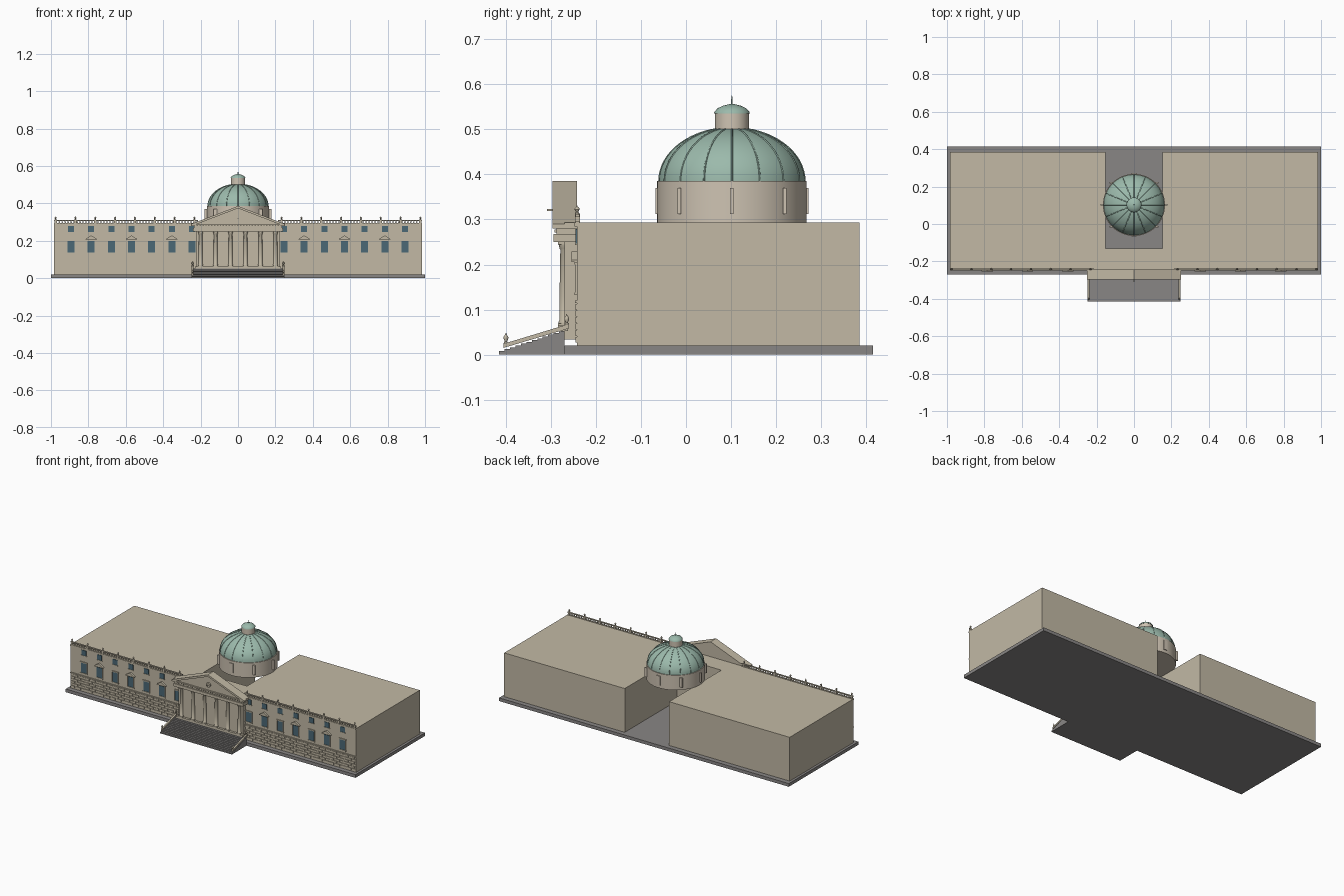
import bpy, bmesh, math
from mathutils import Matrix

if "Cube" in bpy.data.objects:
    bpy.data.objects.remove(bpy.data.objects["Cube"])

def material(name, rgb):
    m = bpy.data.materials.new(name)
    m.diffuse_color = (*rgb, 1)
    m.use_nodes = True
    m.node_tree.nodes["Principled BSDF"].inputs["Base Color"].default_value = m.diffuse_color
    return m

STONE = material("stone", (0.54, 0.485, 0.376))
PALE = material("pale_stone", (0.62, 0.55, 0.45))
COPPER = material("copper", (0.33, 0.49, 0.41))
GLASS = material("glass", (0.07, 0.14, 0.18))
GREY = material("grey_stone", (0.25, 0.24, 0.235))

def box(bm, x0, x1, y0, y1, z0, z1):
    m = (Matrix.Translation(((x0 + x1) / 2, (y0 + y1) / 2, (z0 + z1) / 2))
         @ Matrix.Diagonal((abs(x1 - x0), abs(y1 - y0), abs(z1 - z0), 1)))
    bmesh.ops.create_cube(bm, size=1, matrix=m)

def prism(bm, pts, axis, a, b):
    """Extrude a 2D outline along x (outline in y,z), y (x,z) or z (x,y)."""
    def place(p, t):
        q = list(p)
        q.insert("xyz".index(axis), t)
        return bm.verts.new(q)
    lo, hi = [place(p, a) for p in pts], [place(p, b) for p in pts]
    bm.faces.new(lo)
    bm.faces.new(hi[::-1])
    for i in range(len(pts)):
        j = (i + 1) % len(pts)
        bm.faces.new((lo[i], lo[j], hi[j], hi[i]))

def lathe(bm, x, y, z, profile, n=12):
    """Revolve (radius, height) points round a vertical axis and cap the ends."""
    rings = [[bm.verts.new((x + r * math.cos(2 * math.pi * k / n),
                            y + r * math.sin(2 * math.pi * k / n), z + h))
              for k in range(n)] for r, h in profile]
    for p, q in zip(rings, rings[1:]):
        for k in range(n):
            bm.faces.new((p[k], p[(k + 1) % n], q[(k + 1) % n], q[k]))
    bm.faces.new(rings[0][::-1])
    bm.faces.new(rings[-1])

def finish(bm, name, mat, smooth=False):
    bmesh.ops.recalc_face_normals(bm, faces=bm.faces[:])
    me = bpy.data.meshes.new(name)
    bm.to_mesh(me)
    bm.free()
    me.materials.append(mat)
    ob = bpy.data.objects.new(name, me)
    bpy.context.collection.objects.link(ob)
    if smooth:
        bpy.ops.object.select_all(action='DESELECT')
        bpy.context.view_layer.objects.active = ob
        ob.select_set(True)
        bpy.ops.object.shade_smooth_by_angle(angle=math.radians(35))
    return ob

FRONT = -0.242
URN = [(0.005, 0), (0.005, 0.006), (0.0025, 0.009), (0.0055, 0.016),
       (0.005, 0.02), (0.002, 0.024), (0.0005, 0.028)]

# Plinth and U-shaped main block, open court at the back
bm = bmesh.new()
box(bm, -1, 1, -0.27, 0.415, 0, 0.02)
finish(bm, "plinth", GREY)
bm = bmesh.new()
prism(bm, [(-0.985, FRONT), (0.985, FRONT), (0.985, 0.385), (0.153, 0.385),
           (0.153, -0.13), (-0.153, -0.13), (-0.153, 0.385), (-0.985, 0.385)], 'z', 0.02, 0.293)
finish(bm, "main_block", STONE)

# Rusticated ground floor, staggered blocks
bm = bmesh.new()
for s in (-1, 1):
    for row in range(6):
        z = 0.027 + row * 0.0145
        x = 0.235 - (row % 2) * 0.02
        while x < 0.98:
            box(bm, s * max(x, 0.222), s * min(x + 0.0375, 0.985), FRONT - 0.004, FRONT + 0.002, z, z + 0.0125)
            x += 0.04
finish(bm, "rusticated_blocks", STONE)

# Windows with sills, keystones and alternating small pediments
glass, trim = bmesh.new(), bmesh.new()
for s in (-1, 1):
    for i in range(7):
        x = s * (0.246 + i * 0.1078)
        box(glass, x - 0.019, x + 0.019, FRONT - 0.003, FRONT + 0.002, 0.138, 0.2)
        box(glass, x - 0.016, x + 0.016, FRONT - 0.003, FRONT + 0.002, 0.247, 0.279)
        box(trim, x - 0.024, x + 0.024, FRONT - 0.006, FRONT + 0.002, 0.132, 0.138)
        box(trim, x - 0.019, x + 0.019, FRONT - 0.005, FRONT + 0.002, 0.243, 0.247)
        for side in (-1, 1):
            box(trim, x + side * 0.019, x + side * 0.022, FRONT - 0.005, FRONT + 0.002, 0.138, 0.202)
        if i % 2:
            prism(trim, [(x - 0.03, 0.206), (x + 0.03, 0.206), (x + 0.03, 0.21),
                         (x, 0.229), (x - 0.03, 0.21)], 'y', FRONT - 0.012, FRONT + 0.002)
        else:
            box(trim, x - 0.024, x + 0.024, FRONT - 0.006, FRONT + 0.002, 0.2, 0.206)
    # Belt course and cornice
    box(trim, s * 0.22, s * 0.985, FRONT - 0.005, FRONT + 0.002, 0.114, 0.12)
    box(trim, s * 0.22, s * 0.985, FRONT - 0.006, FRONT + 0.002, 0.285, 0.293)
finish(glass, "window_panes", GLASS)
finish(trim, "window_trim", STONE)

# Roof balustrade with urns
rail, urns = bmesh.new(), bmesh.new()
for s in (-1, 1):
    box(rail, s * 0.215, s * 0.985, FRONT - 0.004, FRONT + 0.005, 0.293, 0.296)
    box(rail, s * 0.215, s * 0.985, FRONT - 0.004, FRONT + 0.005, 0.306, 0.311)
    for i in range(48):
        lathe(rail, s * (0.22 + i * 0.016), FRONT, 0.296,
              [(0.002, 0), (0.0035, 0.004), (0.002, 0.01)], 6)
    for i in range(8):
        x = s * (0.975 - i * 0.106)
        box(rail, x - 0.006, x + 0.006, FRONT - 0.005, FRONT + 0.006, 0.293, 0.312)
        lathe(urns, x, FRONT, 0.31, [(r, h * 0.75) for r, h in URN])
finish(rail, "balustrade", STONE)
finish(urns, "roof_urns", STONE, True)

# Portico wall, entablature and roof slab
bm = bmesh.new()
box(bm, -0.222, 0.222, -0.27, FRONT, 0.033, 0.25)
box(bm, -0.24, 0.24, -0.294, FRONT, 0.25, 0.268)
box(bm, -0.235, 0.235, -0.288, FRONT, 0.268, 0.28)
box(bm, -0.25, 0.25, -0.27, FRONT, 0.287, 0.293)
box(bm, -0.23, 0.23, -0.284, -0.262, 0.052, 0.064)
for i in range(30):
    x = -0.2255 + i * 0.0155
    box(bm, x - 0.004, x + 0.004, -0.292, -0.286, 0.271, 0.278)
finish(bm, "portico", STONE)

# Columns
bm = bmesh.new()
for i in range(6):
    x = -0.2 + i * 0.08
    box(bm, x - 0.014, x + 0.014, -0.284, -0.256, 0.064, 0.069)
    box(bm, x - 0.014, x + 0.014, -0.284, -0.256, 0.245, 0.25)
    lathe(bm, x, -0.27, 0.069, [(0.013, 0), (0.013, 0.004), (0.011, 0.007), (0.011, 0.06),
                                (0.0092, 0.164), (0.0105, 0.166), (0.013, 0.176)], 16)
finish(bm, "columns", STONE, True)

# Pediment with raking cornices and round ornament
bm = bmesh.new()
prism(bm, [(-0.235, 0.285), (0.235, 0.285), (0, 0.378)], 'y', -0.288, FRONT)
box(bm, -0.25, 0.25, -0.297, FRONT, 0.28, 0.287)
for s in (-1, 1):
    prism(bm, [(s * 0.25, 0.283), (s * 0.25, 0.29), (0, 0.386), (0, 0.374), (s * 0.225, 0.287)],
          'y', -0.297, FRONT)
finish(bm, "pediment", STONE)
bm = bmesh.new()
prism(bm, [(0.014 * math.cos(a * math.pi / 12), 0.321 + 0.014 * math.sin(a * math.pi / 12))
           for a in range(24)], 'y', -0.296, -0.286)
box(bm, -0.003, 0.003, -0.309, -0.29, 0.319, 0.323)
finish(bm, "pediment_medallion", STONE, True)

# Front stairs with sloping side rails and urns
bm = bmesh.new()
N = 12
pts = [(-0.27, 0), (-0.415, 0)]
for i in range(N):
    y, z = -0.415 + i * 0.145 / N, 0.008 + i * 0.044 / (N - 1)
    pts += [(y, z), (y + 0.145 / N, z)]
prism(bm, pts, 'x', -0.248, 0.248)
finish(bm, "front_stairs", GREY)
rails, urns = bmesh.new(), bmesh.new()
for s in (-1, 1):
    prism(rails, [(-0.405, 0.015), (-0.26, 0.058), (-0.26, 0.068), (-0.405, 0.024)], 'x', s * 0.238, s * 0.248)
    for y, z in ((-0.4, 0.02), (-0.265, 0.062)):
        lathe(urns, s * 0.243, y, z, URN)
finish(rails, "stair_rails", STONE)
finish(urns, "stair_urns", STONE, True)

# Drum with upright piers
CY = 0.102
bm = bmesh.new()
lathe(bm, 0, CY, 0.293, [(0.166, 0), (0.166, 0.092)], 64)
finish(bm, "drum", PALE, True)
bm = bmesh.new()
for k in range(8):
    x, y = 0.166 * math.cos(k * math.pi / 4), CY + 0.166 * math.sin(k * math.pi / 4)
    box(bm, x - 0.0125, x + 0.0125, y - 0.004, y + 0.004, 0.312, 0.37)
finish(bm, "drum_piers", PALE)

# Dome and its ribs
dome = [(0.162 * math.cos(t), 0.385 + 0.119 * math.sin(t)) for t in (i * math.pi / 32 for i in range(16))]
bm = bmesh.new()
lathe(bm, 0, CY, 0, dome, 64)
finish(bm, "dome", COPPER, True)
cu = bpy.data.curves.new("dome_ribs", 'CURVE')
cu.dimensions = '3D'
cu.bevel_depth, cu.bevel_resolution = 0.002, 1
for k in range(16):
    sp = cu.splines.new('POLY')
    sp.points.add(len(dome) - 1)
    for p, (r, z) in zip(sp.points, dome):
        p.co = (r * math.cos(k * math.pi / 8), CY + r * math.sin(k * math.pi / 8), z, 1)
cu.materials.append(COPPER)
bpy.context.collection.objects.link(bpy.data.objects.new("dome_ribs", cu))

# Lantern, cap and finial
bm = bmesh.new()
lathe(bm, 0, CY, 0, [(0.038, 0.495), (0.038, 0.537)], 32)
finish(bm, "lantern", PALE, True)
bm = bmesh.new()
lathe(bm, 0, CY, 0, [(0.04, 0.535), (0.039, 0.539), (0.032, 0.547), (0.019, 0.553), (0.003, 0.557)], 32)
lathe(bm, 0, CY, 0, [(0.0018, 0.55), (0.0018, 0.566), (0.0005, 0.575)], 8)
finish(bm, "lantern_cap", COPPER, True)
